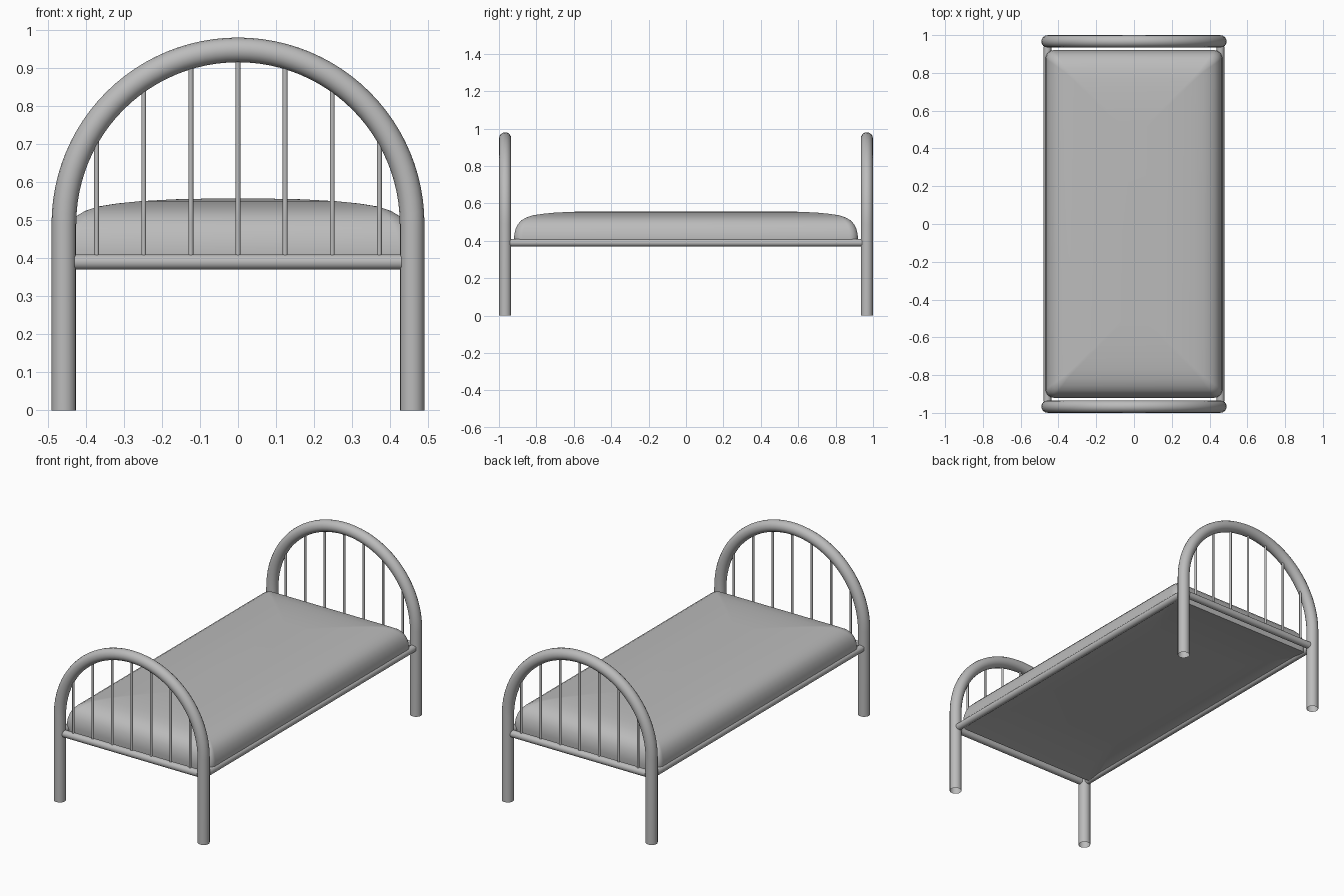
import bpy, bmesh, math
from mathutils import Vector

cube = bpy.data.objects.get("Cube")
if cube:
    bpy.data.objects.remove(cube, do_unlink=True)

GREY = (0.5, 0.5, 0.5, 1)
grey = bpy.data.materials.new("plain grey")
grey.use_nodes = True
grey.diffuse_color = GREY
grey.node_tree.nodes["Principled BSDF"].inputs["Base Color"].default_value = GREY

LEG_X, END_Y, TUBE = 0.458, 0.967, 0.0325
ARCH_Z, RAIL_Z, RAIL = 0.49, 0.39, 0.02


def finish(obj, name, angle=40):
    obj.name = name
    obj.data.materials.clear()
    obj.data.materials.append(grey)
    bpy.ops.object.select_all(action="DESELECT")
    obj.select_set(True)
    bpy.context.view_layer.objects.active = obj
    bpy.ops.object.shade_smooth_by_angle(angle=math.radians(angle))
    return obj


def rod(name, start, end, radius, sides=24):
    start, end = Vector(start), Vector(end)
    axis = end - start
    bpy.ops.mesh.primitive_cylinder_add(
        vertices=sides, radius=radius, depth=axis.length,
        location=(start + end) / 2, rotation=axis.to_track_quat("Z", "Y").to_euler())
    return finish(bpy.context.object, name)


def arch(name, y, steps=48):
    """Hollow tube: leg, half circle, leg, open at the feet."""
    path = [(LEG_X, 0)]
    for i in range(steps + 1):
        a = math.pi * i / steps
        path.append((LEG_X * math.cos(a), ARCH_Z + LEG_X * math.sin(a)))
    path.append((-LEG_X, 0))
    curve = bpy.data.curves.new(name, "CURVE")
    curve.dimensions = "3D"
    curve.bevel_depth = TUBE
    curve.bevel_resolution = 6
    spline = curve.splines.new("POLY")
    spline.points.add(len(path) - 1)
    for point, (x, z) in zip(spline.points, path):
        point.co = (x, y, z, 1)
    obj = bpy.data.objects.new(name, curve)
    bpy.context.collection.objects.link(obj)
    bpy.ops.object.select_all(action="DESELECT")
    obj.select_set(True)
    bpy.context.view_layer.objects.active = obj
    bpy.ops.object.convert(target="MESH")
    finish(bpy.context.object, name)


# Head and foot ends: arch, cross rail and spindles
for end, y in (("foot", -END_Y), ("head", END_Y)):
    arch(end + "_arch", y)
    rod(end + "_rail", (-0.43, y, RAIL_Z), (0.43, y, RAIL_Z), RAIL)
    for i in range(-3, 4):
        x = i * 0.124
        top = ARCH_Z + math.sqrt(LEG_X ** 2 - x ** 2) - 0.015
        rod(f"{end}_spindle_{i + 4}", (x, y, RAIL_Z), (x, y, top), 0.0065, 12)

# Side rails
for side, x in (("right", -LEG_X), ("left", LEG_X)):
    rod(side + "_side_rail", (x, -0.94, RAIL_Z), (x, 0.94, RAIL_Z), RAIL)

# Mattress: rounded rectangles stacked into a soft cushion
HALF_X, HALF_Y, CORNER = 0.468, 0.92, 12


def rounded_ring(inset, z, radius):
    hx, hy = HALF_X - inset, HALF_Y - inset
    points = []
    for k, (sx, sy) in enumerate(((1, 1), (-1, 1), (-1, -1), (1, -1))):
        for j in range(CORNER + 1):
            a = math.pi / 2 * (k + j / CORNER)
            points.append(Vector((sx * (hx - radius) + radius * math.cos(a),
                                  sy * (hy - radius) + radius * math.sin(a), z)))
    return points


def oval_ring(like, rx, ry, z):
    ring = []
    for p in like:
        a = math.atan2(p.y / HALF_Y, p.x / HALF_X)
        ring.append(Vector((rx * math.cos(a), ry * math.sin(a), z)))
    return ring


edge = rounded_ring(0.004, 0.374, 0.045)
oval = oval_ring(edge, 0.45, 0.77, 0.4)
middle = [a.lerp(b, 0.4) for a, b in zip(edge, oval)]
for p in middle:
    p.z = 0.392
rings = [oval, middle, edge]
for inset, z in ((0, 0.41), (0.003, 0.44), (0.01, 0.466), (0.022, 0.49), (0.04, 0.509),
                 (0.065, 0.524), (0.1, 0.536), (0.15, 0.544), (0.21, 0.55),
                 (0.3, 0.555), (0.4, 0.557)):
    rings.append(rounded_ring(inset, z, max(0.01, 0.045 - inset * 0.3)))

bm = bmesh.new()
loops = [[bm.verts.new(p) for p in ring] for ring in rings]
count = len(loops[0])
for low, high in zip(loops, loops[1:]):
    for i in range(count):
        j = (i + 1) % count
        bm.faces.new((low[i], low[j], high[j], high[i]))
bm.faces.new(loops[-1])
bm.faces.new(loops[0][::-1])
bmesh.ops.recalc_face_normals(bm, faces=bm.faces)
mesh = bpy.data.meshes.new("mattress")
bm.to_mesh(mesh)
bm.free()
mattress = bpy.data.objects.new("mattress", mesh)
bpy.context.collection.objects.link(mattress)
finish(mattress, "mattress")
